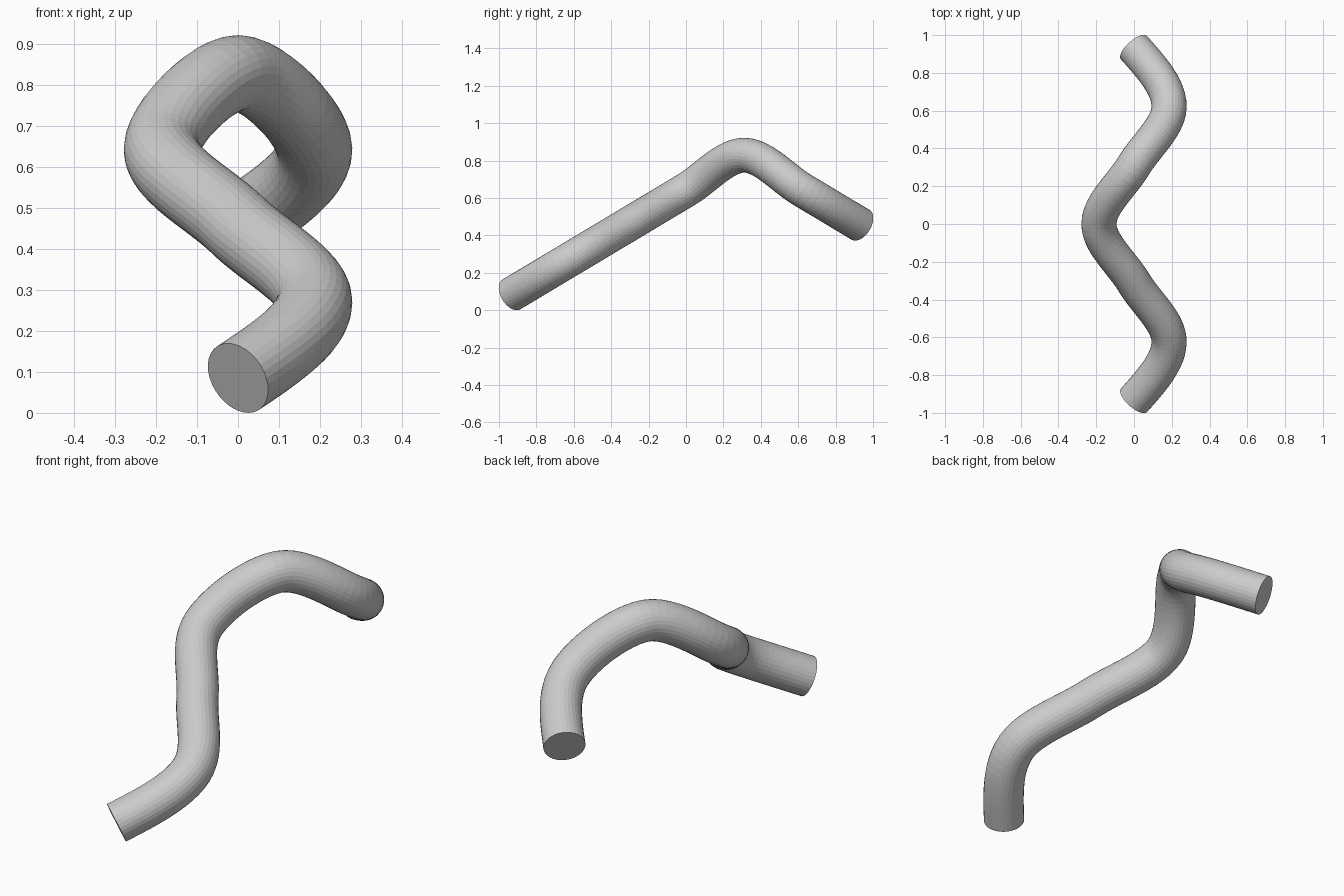
import bpy
from mathutils import Vector

if "Cube" in bpy.data.objects:
    bpy.data.objects.remove(bpy.data.objects["Cube"])

R, A, DY = 0.093, 0.186, 0.311   # tube radius, sway / rise step, length step

# Path: regular zigzag in x, rising to a peak then falling
xs = [0, 1, 0, -1, 0, 1, 0]
zs = [0, 1, 2, 3, 4, 3, 2]
pts = [Vector((A * x, DY * (i - 3), 0.085 + A * z)) for i, (x, z) in enumerate(zip(xs, zs))]

# Tangents: neighbour average inside, natural ends
n = len(pts)
tan = [None] * n
for i in range(1, n - 1):
    tan[i] = (pts[i + 1] - pts[i - 1]) / 2
tan[0] = (3 * (pts[1] - pts[0]) - tan[1]) / 2
tan[-1] = (3 * (pts[-1] - pts[-2]) - tan[-2]) / 2

# Capped round tube swept along the path
curve = bpy.data.curves.new("bent_tube", 'CURVE')
curve.dimensions = '3D'
curve.resolution_u = 12
curve.bevel_depth = R
curve.bevel_resolution = 14
curve.use_fill_caps = True
spline = curve.splines.new('BEZIER')
spline.bezier_points.add(n - 1)
for bp, p, t in zip(spline.bezier_points, pts, tan):
    bp.handle_left_type = bp.handle_right_type = 'FREE'
    bp.co = p
    bp.handle_left = p - t / 3
    bp.handle_right = p + t / 3

tube = bpy.data.objects.new("bent_tube", curve)
bpy.context.collection.objects.link(tube)
bpy.context.view_layer.objects.active = tube
tube.select_set(True)
bpy.ops.object.convert(target='MESH')
bpy.ops.object.shade_flat()
